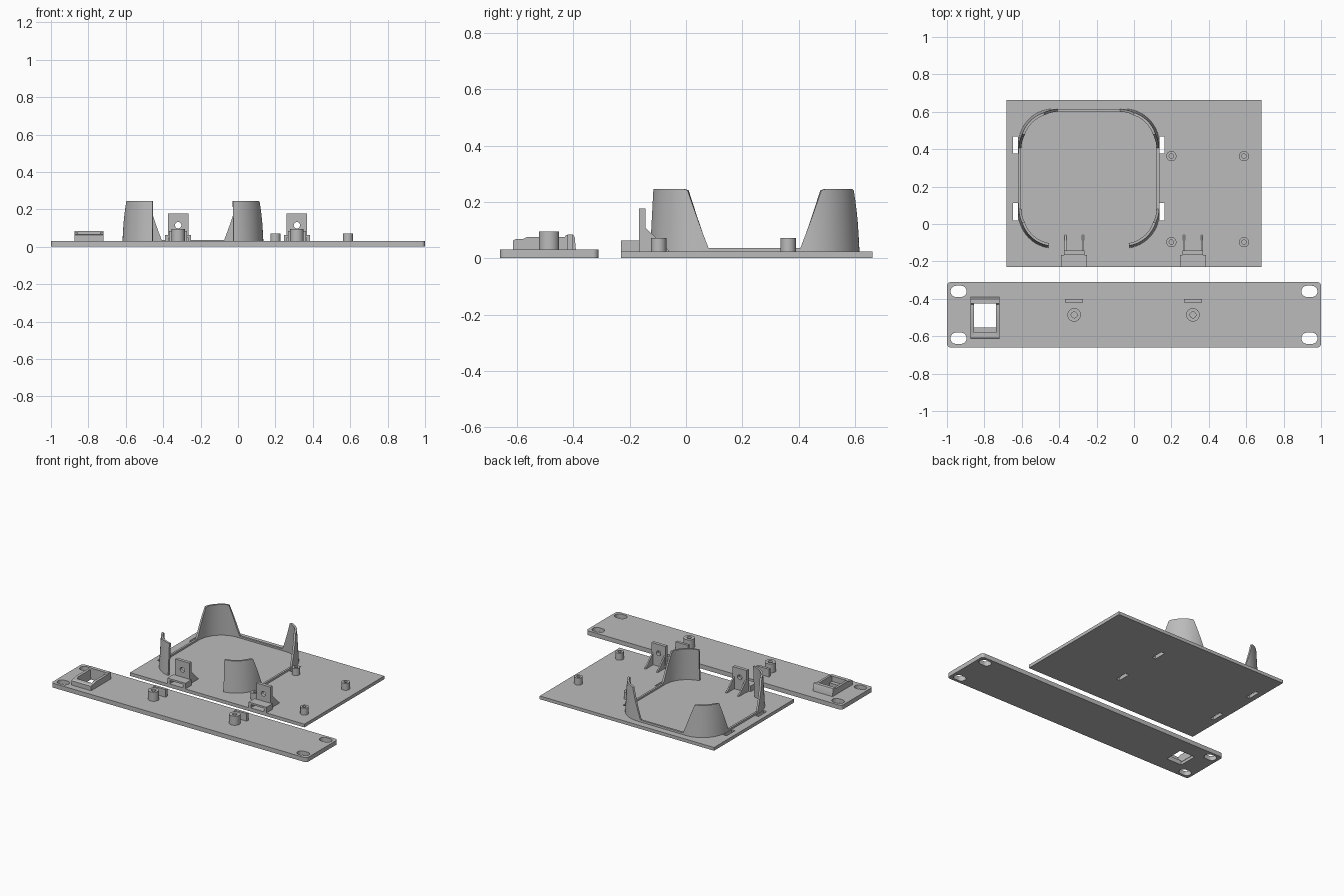
import bpy, math
from mathutils import Matrix

if "Cube" in bpy.data.objects:
    bpy.data.objects.remove(bpy.data.objects["Cube"])

grey = bpy.data.materials.new("plain grey")
grey.diffuse_color = (0.5, 0.5, 0.5, 1)
grey.use_nodes = True
grey.node_tree.nodes["Principled BSDF"].inputs["Base Color"].default_value = grey.diffuse_color

# Which world axes the outline's x, y and the thickness run along
PLANES = {
    "XY": Matrix.Identity(4),
    "XZ": Matrix(((1, 0, 0, 0), (0, 0, -1, 0), (0, 1, 0, 0), (0, 0, 0, 1))),
    "YZ": Matrix(((0, 0, 1, 0), (1, 0, 0, 0), (0, 1, 0, 0), (0, 0, 0, 1))),
}


def finish(ob):
    if not ob.data.materials:
        ob.data.materials.append(grey)
    bpy.ops.object.select_all(action="DESELECT")
    ob.select_set(True)
    bpy.context.view_layer.objects.active = ob
    if ob.type == "CURVE":
        bpy.ops.object.convert(target="MESH")
    bpy.ops.object.shade_smooth_by_angle(angle=math.radians(30))


def slab(name, outlines, a, b, plane="XY"):
    """Extrude an outline (further outlines are holes) from a to b."""
    cu = bpy.data.curves.new(name, "CURVE")
    cu.dimensions = "2D"
    cu.fill_mode = "BOTH"
    cu.extrude = abs(b - a) / 2
    for pts in outlines:
        sp = cu.splines.new("POLY")
        sp.points.add(len(pts) - 1)
        for p, (x, y) in zip(sp.points, pts):
            p.co = (x, y, 0, 1)
        sp.use_cyclic_u = True
    ob = bpy.data.objects.new(name, cu)
    bpy.context.collection.objects.link(ob)
    mid = (a + b) / 2 * (-1 if plane == "XZ" else 1)
    ob.matrix_world = PLANES[plane] @ Matrix.Translation((0, 0, mid))
    finish(ob)


def rect(x0, x1, y0, y1):
    return [(x0, y0), (x1, y0), (x1, y1), (x0, y1)]


def rounded(x0, x1, y0, y1, r, n=10):
    pts = []
    corners = [(x1 - r, y1 - r), (x0 + r, y1 - r), (x0 + r, y0 + r), (x1 - r, y0 + r)]
    for q, (cx, cy) in enumerate(corners):
        for i in range(n + 1):
            t = (q + i / n) * math.pi / 2
            pts.append((cx + r * math.cos(t), cy + r * math.sin(t)))
    return pts


def circle(cx, cy, r, n=32):
    return [(cx + r * math.cos(i * math.tau / n), cy + r * math.sin(i * math.tau / n))
            for i in range(n)]


PLATE, TRAY = 0.031, 0.023

# Front panel with mounting slots and socket window
panel = [rounded(-1, 1, -0.66, -0.311, 0.02)]
for x in (-0.938, 0.938):
    for y in (-0.36, -0.611):
        panel.append(rounded(x - 0.043, x + 0.043, y - 0.03, y + 0.03, 0.0299))
panel.append(rect(-0.857, -0.737, -0.553, -0.42))
slab("front_panel", panel, 0, PLATE)

# Socket housing: two side walls joined by front and back bars
side = [(-0.615, 0.02), (-0.615, 0.062), (-0.605, 0.068), (-0.58, 0.068), (-0.565, 0.075),
        (-0.43, 0.075), (-0.425, 0.083), (-0.4, 0.083), (-0.395, 0.075), (-0.39, 0.02)]
for x in (-0.873, -0.737):
    slab("socket_side", [side], x, x + 0.018, "YZ")
slab("socket_front_bar", [side[:4] + [(-0.58, 0.02)]], -0.856, -0.736, "YZ")
slab("socket_back_bar", [[(-0.425, 0.02)] + side[6:]], -0.856, -0.736, "YZ")

# Tray with four strap slots
tray = [rect(-0.683, 0.681, -0.231, 0.662)]
for x in (-0.646, 0.137):
    for y in (0.02, 0.377):
        tray.append(rect(x, x + 0.027, y, y + 0.092))
slab("tray", tray, 0, TRAY)

# Hollow standoffs on the tray
for x in (0.2, 0.588):
    for y in (0.363, -0.097):
        slab("standoff", [circle(x, y, 0.027), circle(x, y, 0.012)], TRAY - 0.002, 0.072)

# Joints between panel and tray
for x in (-0.32, 0.315):
    slab("panel_boss", [circle(x, -0.486, 0.036), circle(x, -0.486, 0.016)],
         PLATE - 0.002, 0.095)
    slab("panel_tongue", [rect(x - 0.048, x + 0.048, -0.421, -0.402)], PLATE - 0.002, 0.085)
    slab("tongue_socket", [rect(x - 0.07, x + 0.07, TRAY - 0.002, 0.063),
                           rect(x - 0.052, x + 0.052, 0.026, 0.05)], -0.231, -0.165, "XZ")
    slab("screw_tab", [rect(x - 0.055, x + 0.055, TRAY - 0.002, 0.177),
                       circle(x, 0.115, 0.017)], -0.166, -0.143, "XZ")
    for gx in (x - 0.052, x + 0.042):
        slab("tab_gusset", [[(-0.145, 0.02), (-0.06, 0.02), (-0.06, 0.026), (-0.145, 0.11)]],
             gx, gx + 0.01, "YZ")

# Cradle: one wall round three sides, low in the middle and tall at the corners
CX, CY, HX, HY, R = -0.241, 0.243, 0.377, 0.373, 0.19
TOP, LOW, WALL, LEAN = 0.245, 0.036, 0.014, 0.012


def ramp(d):
    return TOP + (LOW - TOP) * min(1, max(0, (d - 0.13) / 0.08))


def wall_height(x, y):
    dx, dy = HX - abs(x), HY - abs(y)
    return ramp(dy) if y < 0 else ramp(max(dx, dy))


# Half of the centre line with outward normals, from front end to back middle
half = []
for i in range(18, -1, -1):
    t = i / 20 * math.pi / 2
    half.append((HX - R + R * math.cos(t), -HY + R - R * math.sin(t), math.cos(t), -math.sin(t)))
for d in (0.21, HY):
    half.append((HX, d - HY, 1, 0))
half.append((HX, HY - 0.21, 1, 0))
for i in range(21):
    t = i / 20 * math.pi / 2
    half.append((HX - R + R * math.cos(t), HY - R + R * math.sin(t), math.cos(t), math.sin(t)))
half.append((HX - 0.21, HY, 0, 1))
path = half + [(-x, y, -nx, ny) for x, y, nx, ny in reversed(half)]

verts, faces = [], []
for x, y, nx, ny in path:
    h = wall_height(x, y)
    lean = LEAN * (h - TRAY) / (TOP - TRAY)
    for off, z in ((0, TRAY - 0.002), (lean, h), (lean + WALL, h), (WALL, TRAY - 0.002)):
        verts.append((CX + x - nx * off, CY + y - ny * off, z))
for i in range(len(path) - 1):
    a, b = 4 * i, 4 * i + 4
    for k in range(4):
        m = (k + 1) % 4
        faces.append((a + k, b + k, b + m, a + m))
end = 4 * len(path) - 4
faces += [(0, 1, 2, 3), (end + 3, end + 2, end + 1, end)]
me = bpy.data.meshes.new("cradle_wall")
me.from_pydata(verts, [], faces)
cradle = bpy.data.objects.new("cradle_wall", me)
bpy.context.collection.objects.link(cradle)
finish(cradle)
